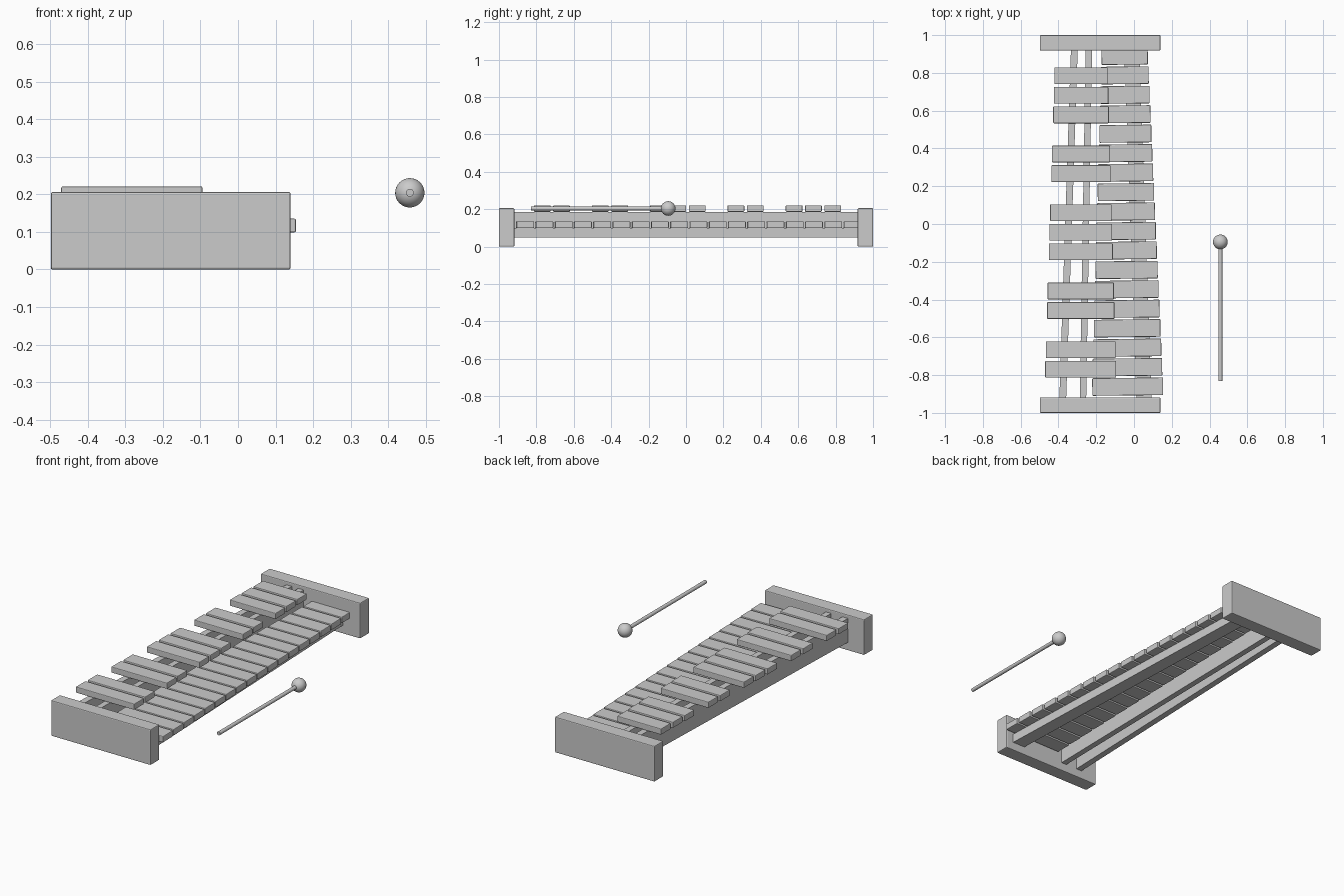
import bpy, bmesh, math

if "Cube" in bpy.data.objects:
    bpy.data.objects.remove(bpy.data.objects["Cube"])


def prism(name, outline, z0, z1, bevel=0.0):
    """Extrude a flat outline from z0 to z1, with optional softened edges."""
    bm = bmesh.new()
    low = [bm.verts.new((x, y, z0)) for x, y in outline]
    high = [bm.verts.new((x, y, z1)) for x, y in outline]
    bm.faces.new(low[::-1])
    bm.faces.new(high)
    n = len(outline)
    for i in range(n):
        j = (i + 1) % n
        bm.faces.new((low[i], low[j], high[j], high[i]))
    me = bpy.data.meshes.new(name)
    bm.to_mesh(me)
    bm.free()
    ob = bpy.data.objects.new(name, me)
    bpy.context.collection.objects.link(ob)
    if bevel:
        mod = ob.modifiers.new("soft_edges", 'BEVEL')
        mod.width = bevel
        mod.segments = 2
    return ob


def rect(x0, x1, y0, y1):
    return [(x0, y0), (x1, y0), (x1, y1), (x0, y1)]


def bar(name, y, left, right, width, z0, z1, turn=0.0):
    """One sound bar; left and right are (x at front, x at back) of the row."""
    t = (y + 0.86) / 1.75
    x0 = left[0] + (left[1] - left[0]) * t
    x1 = right[0] + (right[1] - right[0]) * t
    h = (x1 - x0) / 2
    ob = prism(name, rect(-h, h, -width / 2, width / 2), z0, z1, 0.004)
    ob.location = ((x0 + x1) / 2, y, 0)
    ob.rotation_euler.z = math.radians(turn)


# End blocks
for name, y0, y1 in (("front_end_block", -1.0, -0.918), ("back_end_block", 0.918, 1.0)):
    prism(name, rect(-0.498, 0.14, y0, y1), 0, 0.206, 0.005)

# Support rails, slanting inward toward the back: x front, x back, half width, top
rails = {
    "lower_row_rail": (0.053, -0.012, 0.04, 0.099),
    "upper_row_inner_rail": (-0.270, -0.239, 0.017, 0.186),
    "upper_row_outer_rail": (-0.377, -0.316, 0.018, 0.186),
}
for name, (xf, xb, w, top) in rails.items():
    prism(name, [(xf - w, -0.92), (xf + w, -0.92), (xb + w, 0.92), (xb - w, 0.92)],
          0.048, top)

# Lower row of bars
for i in range(18):
    bar(f"lower_bar_{i + 1}", -0.861 + 0.103 * i, (-0.221, -0.172), (0.154, 0.073),
        0.093, 0.099, 0.135, 0.6)

# Upper row of bars, in groups of two and three
for i in (0, 1, 3, 4, 6, 7, 8, 10, 11, 13, 14, 15):
    bar(f"upper_bar_{i + 1}", -0.769 + 0.1036 * i, (-0.473, -0.418), (-0.092, -0.142),
        0.089, 0.186, 0.221)

# Mallet
bpy.ops.mesh.primitive_uv_sphere_add(segments=32, ring_count=16, radius=0.039,
                                     location=(0.457, -0.095, 0.204))
head = bpy.context.object
head.name = "mallet_head"
bpy.ops.object.shade_smooth()
bpy.ops.mesh.primitive_cylinder_add(vertices=24, radius=0.0105, depth=0.735,
                                    location=(0.457, -0.4625, 0.204),
                                    rotation=(math.pi / 2, 0, 0))
bpy.context.object.name = "mallet_stick"
bpy.ops.object.shade_smooth_by_angle()
